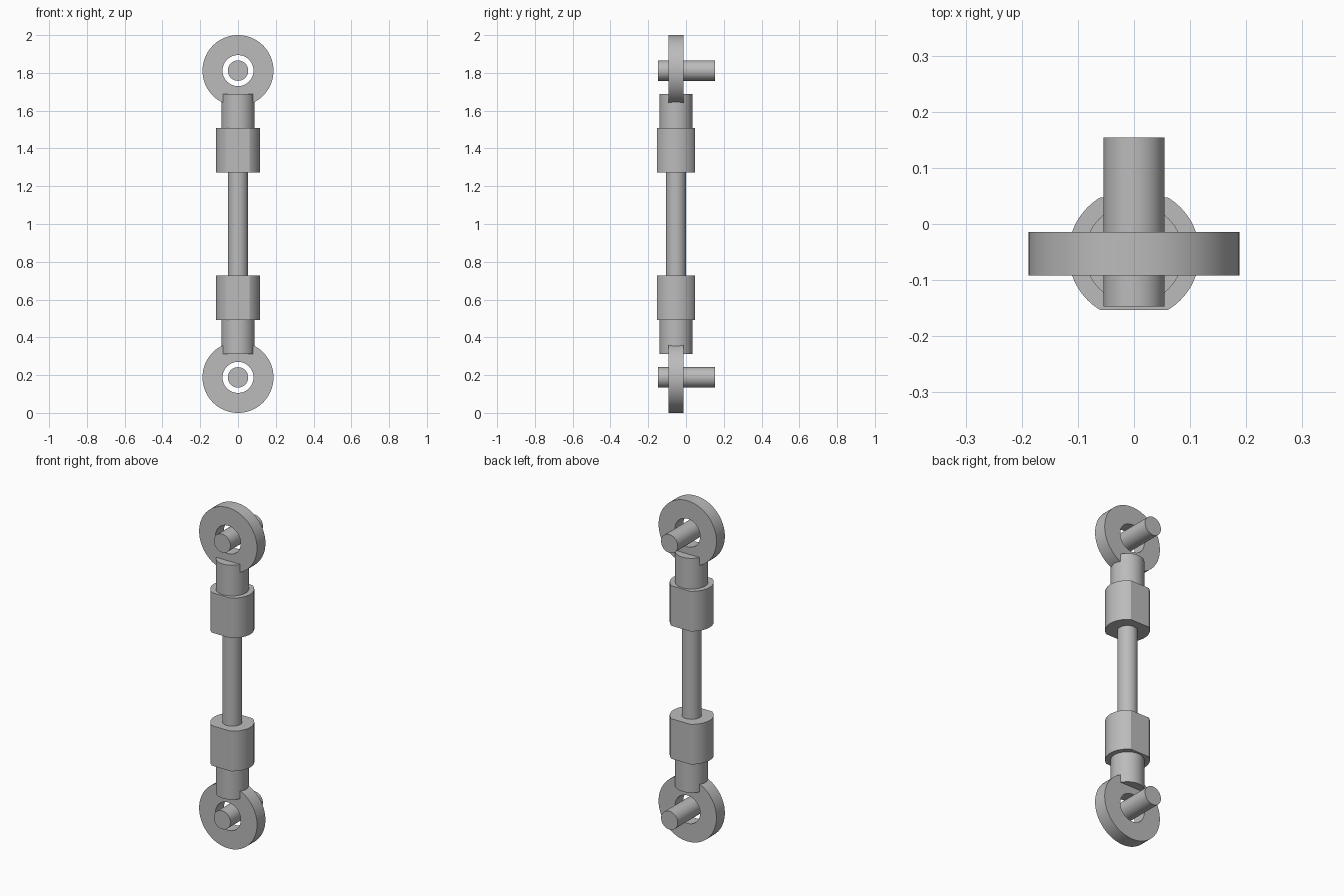
import bpy
import bmesh
import math
from mathutils import Matrix, Vector

if "Cube" in bpy.data.objects:
    bpy.data.objects.remove(bpy.data.objects["Cube"])

AXIS_Y = -0.053   # depth of the link's long axis
MID_Z = 1.0       # the link is mirrored about this height
SEGMENTS = 64

steel = bpy.data.materials.new("grey_steel")
steel.use_nodes = True
steel.diffuse_color = (0.5, 0.5, 0.5, 1)
steel.node_tree.nodes["Principled BSDF"].inputs["Base Color"].default_value = (0.5, 0.5, 0.5, 1)


def add_part(name, bm):
    bmesh.ops.recalc_face_normals(bm, faces=bm.faces)
    mesh = bpy.data.meshes.new(name)
    bm.to_mesh(mesh)
    bm.free()
    obj = bpy.data.objects.new(name, mesh)
    bpy.context.collection.objects.link(obj)
    mesh.materials.append(steel)
    bpy.ops.object.select_all(action="DESELECT")
    obj.select_set(True)
    bpy.context.view_layer.objects.active = obj
    bpy.ops.object.shade_smooth_by_angle(angle=math.radians(30))
    return obj


def cylinder(radius, start, end, matrix):
    """Closed cylinder along local z from start to end."""
    bm = bmesh.new()
    place = matrix @ Matrix.Translation((0, 0, (start + end) / 2))
    bmesh.ops.create_cone(bm, cap_ends=True, segments=SEGMENTS, radius1=radius,
                          radius2=radius, depth=end - start, matrix=place)
    return bm


def ring(outer, inner, half_width, matrix):
    """Flat ring: a rectangular section spun about local z."""
    bm = bmesh.new()
    corners = [(inner, -half_width), (outer, -half_width),
               (outer, half_width), (inner, half_width)]
    verts = [bm.verts.new((r, 0, h)) for r, h in corners]
    edges = [bm.edges.new((verts[i], verts[(i + 1) % 4])) for i in range(4)]
    bmesh.ops.spin(bm, geom=verts + edges, cent=(0, 0, 0), axis=(0, 0, 1),
                   angle=math.tau, steps=SEGMENTS, use_merge=True)
    bmesh.ops.remove_doubles(bm, verts=bm.verts, dist=0.0001)
    bm.transform(matrix)
    return bm


def cut_flats(bm, half_depth):
    """Slice two parallel wrench flats on the front and back."""
    for side in (-1, 1):
        cut = bmesh.ops.bisect_plane(
            bm, geom=bm.verts[:] + bm.edges[:] + bm.faces[:],
            plane_co=Vector((0, AXIS_Y + side * half_depth, 0)),
            plane_no=Vector((0, side, 0)), clear_outer=True)
        edges = [e for e in cut["geom_cut"] if isinstance(e, bmesh.types.BMEdge)]
        bmesh.ops.holes_fill(bm, edges=edges, sides=0)
    return bm


# Central rod
axis = Matrix.Translation((0, AXIS_Y, MID_Z))
add_part("rod", cylinder(0.053, -0.3, 0.3, axis))

# Matching joints at both ends
for label, up in (("upper", 1), ("lower", -1)):
    along = axis @ Matrix.Rotation(0 if up > 0 else math.pi, 4, "X")
    add_part(label + "_nut", cut_flats(cylinder(0.117, 0.273, 0.508, along), 0.1))
    add_part(label + "_collar", cylinder(0.088, 0.5, 0.688, along))

    # Eye ring and the loose pin through it, both facing front to back
    across = Matrix.Translation((0, 0, MID_Z + up * 0.812)) @ Matrix.Rotation(-math.pi / 2, 4, "X")
    add_part(label + "_eye_ring",
             ring(0.188, 0.082, 0.039, Matrix.Translation((0, AXIS_Y, 0)) @ across))
    add_part(label + "_pin", cylinder(0.054, -0.147, 0.154, across))
